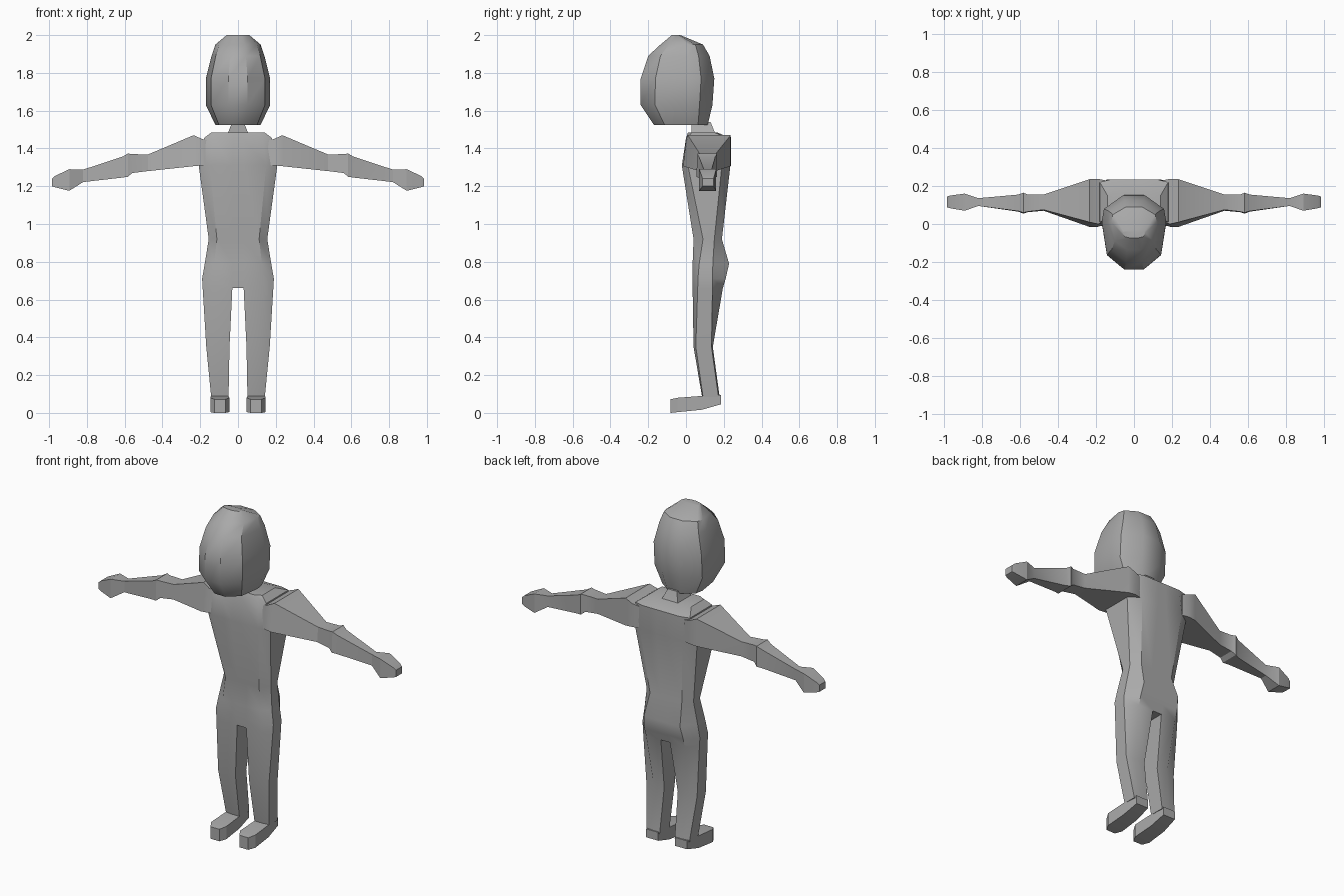
import bpy, bmesh, math

if "Cube" in bpy.data.objects:
    bpy.data.objects.remove(bpy.data.objects["Cube"])

grey = bpy.data.materials.new("plain grey")
grey.diffuse_color = (0.4, 0.4, 0.4, 1)
grey.use_nodes = True
grey.node_tree.nodes["Principled BSDF"].inputs["Base Color"].default_value = grey.diffuse_color


def loft(bm, rings, start=True, end=True):
    """Skin a list of closed rings, optionally capping the ends."""
    vs = [[bm.verts.new(p) for p in ring] for ring in rings]
    n = len(vs[0])
    for a, b in zip(vs, vs[1:]):
        for i in range(n):
            j = (i + 1) % n
            bm.faces.new((a[i], a[j], b[j], b[i]))
    if start:
        bm.faces.new(vs[0])
    if end:
        bm.faces.new(vs[-1])


def finish(bm, name, angle=32):
    bmesh.ops.remove_doubles(bm, verts=bm.verts, dist=0.0005)
    bmesh.ops.recalc_face_normals(bm, faces=bm.faces)
    me = bpy.data.meshes.new(name)
    bm.to_mesh(me)
    bm.free()
    me.materials.append(grey)
    ob = bpy.data.objects.new(name, me)
    bpy.context.collection.objects.link(ob)
    bpy.ops.object.select_all(action='DESELECT')
    ob.select_set(True)
    bpy.context.view_layer.objects.active = ob
    bpy.ops.object.shade_smooth_by_angle(angle=math.radians(angle))


def both_sides(half):
    """Close a right-half outline with its mirror image."""
    return half + [(-x, y, z) for x, y, z in reversed(half)]


# Head: (z, half width, front y, back y)
def head_ring(z, w, f, b):
    d = b - f
    return both_sides([(0.3 * w, f, z), (0.84 * w, f + 0.2 * d, z),
                       (w, f + 0.65 * d, z), (0.93 * w, f + 0.82 * d, z),
                       (0.35 * w, b, z)])


bm = bmesh.new()
loft(bm, [head_ring(*r) for r in (
    (1.525, 0.12, -0.17, 0.115), (1.63, 0.17, -0.24, 0.14),
    (1.77, 0.17, -0.24, 0.15), (1.89, 0.14, -0.2, 0.125),
    (1.95, 0.12, -0.135, 0.09), (2.0, 0.06, -0.075, -0.03))])
finish(bm, "head", 35)

# Neck
bm = bmesh.new()
loft(bm, [both_sides([(w, f, z), (w, b, z)]) for z, w, f, b in (
    (1.47, 0.06, 0.03, 0.16), (1.49, 0.05, 0.03, 0.15), (1.54, 0.03, 0.03, 0.13))])
finish(bm, "neck")


# Trunk and legs: (z, inner x, half width, front y, side front y, side back y, back y)
def half_ring(z, xi, w, f, s1, s2, b):
    return [(xi, f, z), (0.72 * w, f, z), (w, s1, z),
            (w, s2, z), (0.68 * w, b, z), (xi, b, z)]


hip = (0.66, 0.03, 0.187, 0.035, 0.062, 0.14, 0.195)
trunk = [(1.485, 0.02, 0.14, 0.01, 0.03, 0.15, 0.165),
         (1.455, 0.025, 0.18, 0.0, 0.01, 0.22, 0.235),
         (1.31, 0.03, 0.208, -0.022, 0.01, 0.19, 0.235),
         (0.92, 0.03, 0.155, 0.04, 0.09, 0.15, 0.19),
         (0.79, 0.03, 0.176, 0.035, 0.07, 0.142, 0.228),
         (0.71, 0.03, 0.19, 0.034, 0.063, 0.14, 0.21), hip]
leg = [hip, (0.35, 0.045, 0.168, 0.04, 0.052, 0.135, 0.142),
       (0.085, 0.05, 0.142, 0.085, 0.09, 0.172, 0.178)]
bm = bmesh.new()
loft(bm, [both_sides(half_ring(*r)) for r in trunk], end=False)
for s in (1, -1):
    loft(bm, [[(s * x, y, z) for x, y, z in half_ring(*r)] for r in leg], start=False)
xi, f, b, z = hip[1], hip[3], hip[6], hip[0]
bm.faces.new([bm.verts.new(p) for p in ((xi, f, z), (xi, b, z), (-xi, b, z), (-xi, f, z))])
finish(bm, "trunk_and_legs", 35)

# Feet: (y, inner x, outer x, bottom z, top z)
foot = [(0.184, 0.055, 0.135, 0.045, 0.095), (0.085, 0.05, 0.143, 0.017, 0.09),
        (-0.045, 0.046, 0.146, 0.004, 0.08), (-0.082, 0.066, 0.125, 0.0, 0.072)]
# Arms: (x, bottom z, top z, bottom front y, top front y, back y)
arm = [(0.15, 1.31, 1.44, 0.0, 0.01, 0.23), (0.19, 1.31, 1.45, -0.015, 0.0, 0.238),
       (0.235, 1.306, 1.47, -0.015, 0.01, 0.236), (0.477, 1.28, 1.368, 0.07, 0.075, 0.155),
       (0.56, 1.27, 1.37, 0.062, 0.065, 0.155), (0.583, 1.25, 1.373, 0.055, 0.06, 0.165),
       (0.61, 1.246, 1.357, 0.065, 0.068, 0.155), (0.82, 1.222, 1.288, 0.095, 0.095, 0.136),
       (0.893, 1.176, 1.29, 0.07, 0.07, 0.16), (0.968, 1.194, 1.255, 0.083, 0.083, 0.15),
       (0.985, 1.2, 1.24, 0.088, 0.088, 0.145)]
for s, side in ((1, "left"), (-1, "right")):
    bm = bmesh.new()
    loft(bm, [[(s * a, y, lo), (s * c, y, lo), (s * c, y, hi), (s * a, y, hi)]
              for y, a, c, lo, hi in foot])
    finish(bm, side + "_foot", 25)
    bm = bmesh.new()
    loft(bm, [[(s * x, f0, lo), (s * x, b, lo), (s * x, b, hi), (s * x, f1, hi)]
              for x, lo, hi, f0, f1, b in arm])
    finish(bm, side + "_arm", 25)
